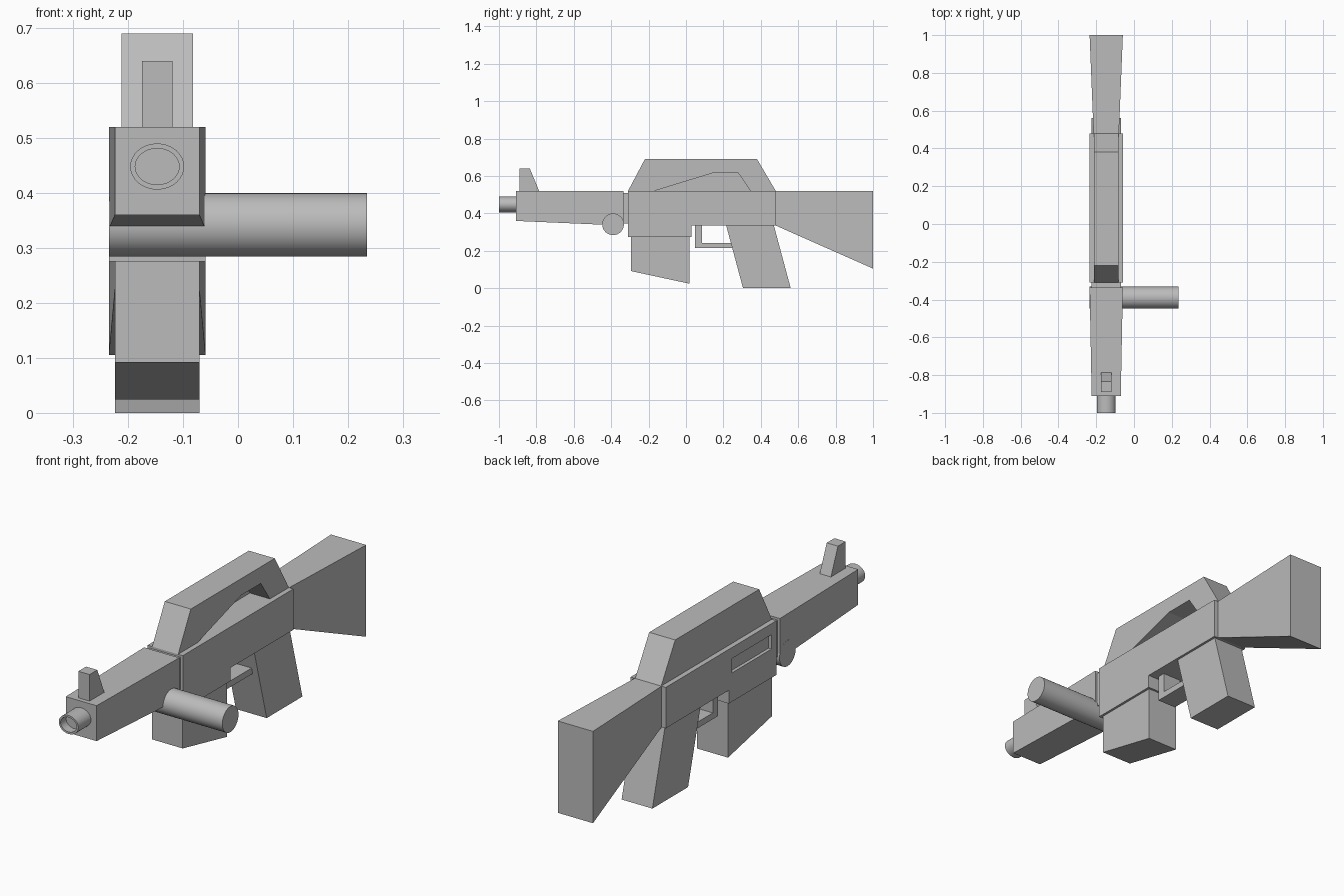
import bpy
import bmesh
from math import radians
from mathutils import Matrix, Vector

cube = bpy.data.objects.get("Cube")
if cube:
    bpy.data.objects.remove(cube, do_unlink=True)

CX = -0.147  # centre plane of the body

grey = bpy.data.materials.new("plain grey")
grey.use_nodes = True
grey.diffuse_color = (0.5, 0.5, 0.5, 1)
grey.node_tree.nodes["Principled BSDF"].inputs["Base Color"].default_value = (0.5, 0.5, 0.5, 1)


def finish(name, bm):
    bmesh.ops.recalc_face_normals(bm, faces=bm.faces)
    mesh = bpy.data.meshes.new(name)
    bm.to_mesh(mesh)
    bm.free()
    mesh.materials.append(grey)
    obj = bpy.data.objects.new(name, mesh)
    bpy.context.collection.objects.link(obj)
    return obj


def prism(name, profile, half, half_back=None, centre=CX):
    """Side profile of (y, z) points, extruded across x; width may taper along y."""
    half_back = half if half_back is None else half_back
    y0 = min(p[0] for p in profile)
    span = max(p[0] for p in profile) - y0
    bm = bmesh.new()
    rings = []
    for side in (-1, 1):
        rings.append([bm.verts.new((centre + side * (half + (half_back - half) * (y - y0) / span), y, z))
                      for y, z in profile])
    for ring in rings:
        bm.faces.new(ring)
    n = len(profile)
    for i in range(n):
        j = (i + 1) % n
        bm.faces.new((rings[0][i], rings[0][j], rings[1][j], rings[1][i]))
    return finish(name, bm)


def box_profile(y0, y1, z0, z1):
    return [(y0, z0), (y1, z0), (y1, z1), (y0, z1)]


def cut(obj, cutter):
    """Subtract the cutter, bake the result and remove the cutter."""
    cutter.hide_render = True
    mod = obj.modifiers.new("cut", "BOOLEAN")
    mod.operation = "DIFFERENCE"
    mod.solver = "EXACT"
    mod.object = cutter
    bpy.context.view_layer.update()
    baked = bpy.data.meshes.new_from_object(obj.evaluated_get(bpy.context.evaluated_depsgraph_get()))
    obj.modifiers.clear()
    obj.data = baked
    bpy.data.objects.remove(cutter, do_unlink=True)


def smooth(obj):
    bpy.ops.object.select_all(action="DESELECT")
    obj.select_set(True)
    bpy.context.view_layer.objects.active = obj
    bpy.ops.object.shade_smooth_by_angle(angle=radians(30))


# Receiver with magazine well and a shallow port on one side
receiver = prism("receiver", [(-0.31, 0.52), (0.48, 0.52), (0.48, 0.335),
                              (0.03, 0.335), (0.03, 0.275), (-0.31, 0.275)], 0.088)
cut(receiver, prism("port_cutter", box_profile(-0.275, 0.007, 0.405, 0.47), 0.015, centre=CX - 0.088))

# Carry handle, hollowed from one side
handle = prism("carry_handle", [(-0.31, 0.52), (-0.22, 0.69), (0.38, 0.69), (0.48, 0.52)], 0.065)
cut(handle, prism("handle_cutter", [(-0.203, 0.51), (0.14, 0.615), (0.28, 0.615), (0.352, 0.51)],
                  0.06, centre=CX + 0.025))

# Front end: neck, fore-end, sight
prism("neck", box_profile(-0.34, -0.30, 0.345, 0.51), 0.077)
prism("fore_end", [(-0.91, 0.52), (-0.335, 0.52), (-0.335, 0.335), (-0.91, 0.36)], 0.077, 0.088)
prism("front_sight", [(-0.89, 0.64), (-0.835, 0.64), (-0.785, 0.52), (-0.89, 0.52)], 0.028)

# Rear and lower parts
prism("stock", [(0.48, 0.52), (1.0, 0.52), (1.0, 0.105), (0.48, 0.335)], 0.067, 0.088)
prism("magazine", [(-0.295, 0.275), (0.02, 0.275), (0.02, 0.024), (-0.295, 0.092)], 0.077)
prism("rear_grip", [(0.215, 0.335), (0.47, 0.335), (0.56, 0.0), (0.305, 0.0)], 0.077)
prism("trigger_guard", [(0.048, 0.335), (0.085, 0.335), (0.085, 0.243), (0.242, 0.243),
                        (0.25, 0.215), (0.048, 0.215)], 0.047)

# Side grip: a cylinder running across the body
bm = bmesh.new()
bmesh.ops.create_cone(bm, cap_ends=True, segments=32, radius1=0.058, radius2=0.058, depth=0.47,
                      matrix=Matrix.Translation((0, -0.39, 0.342)) @ Matrix.Rotation(radians(90), 4, "Y"))
smooth(finish("side_grip", bm))

# Muzzle: slightly flattened tube with a hollow end
bm = bmesh.new()
bmesh.ops.create_cone(bm, cap_ends=True, segments=32, radius1=1, radius2=1, depth=0.1,
                      matrix=Matrix.Translation((CX, -0.95, 0.448)) @ Matrix.Diagonal((0.049, 1, 0.042, 1))
                      @ Matrix.Rotation(radians(90), 4, "X"))
bm.normal_update()
front = min(bm.faces, key=lambda f: f.calc_center_median().y)
bmesh.ops.inset_region(bm, faces=[front], thickness=0.009)
bm.normal_update()
result = bmesh.ops.extrude_face_region(bm, geom=[front])
bmesh.ops.translate(bm, vec=Vector((0, 0.04, 0)),
                    verts=[v for v in result["geom"] if isinstance(v, bmesh.types.BMVert)])
if front.is_valid:
    bmesh.ops.delete(bm, geom=[front], context="FACES_ONLY")
smooth(finish("muzzle", bm))
